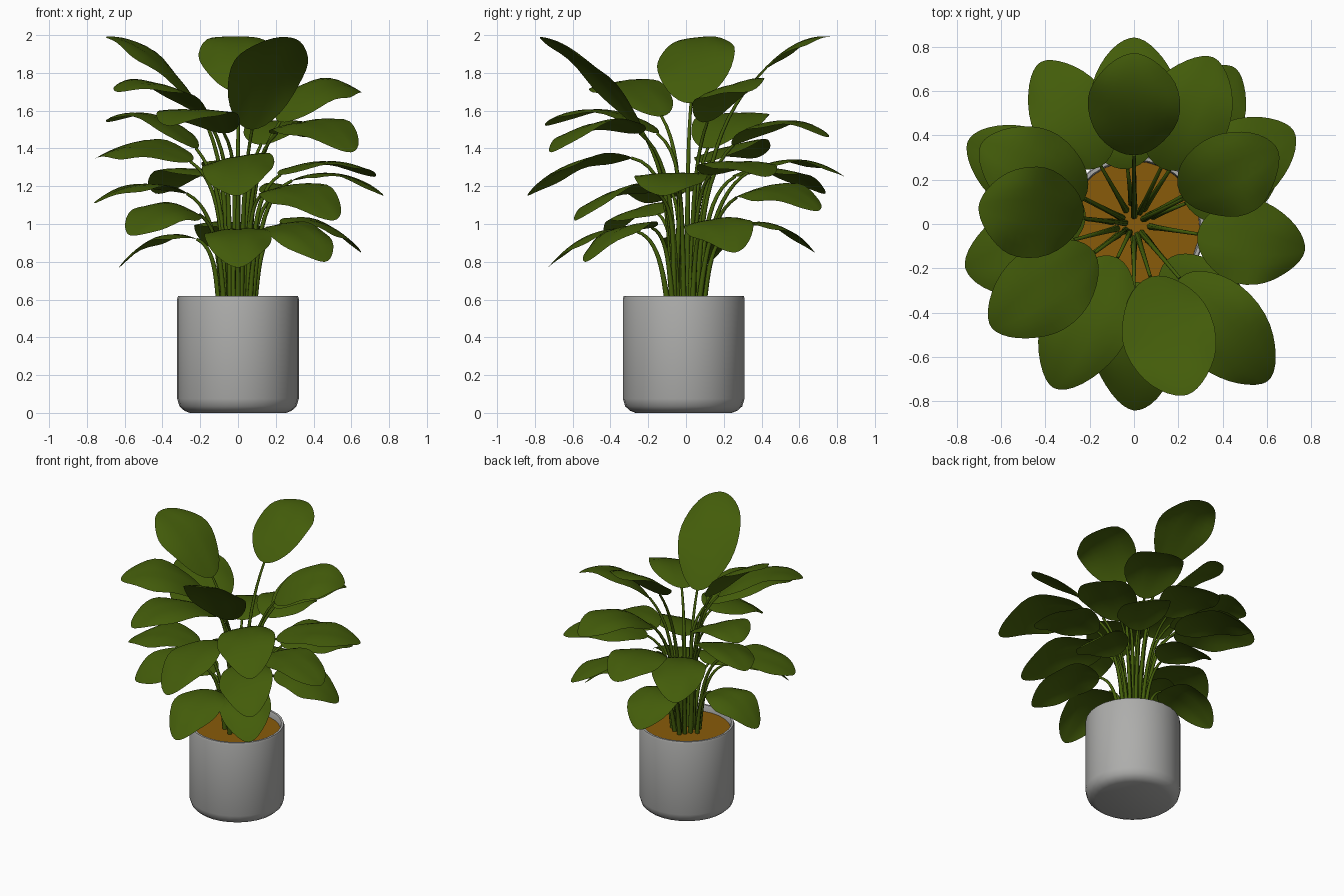
import bpy, bmesh, math, random
from mathutils import Vector

if "Cube" in bpy.data.objects:
    bpy.data.objects.remove(bpy.data.objects["Cube"])

random.seed(4)
UP = Vector((0, 0, 1))


def material(name, rgb):
    m = bpy.data.materials.new(name)
    m.diffuse_color = (*rgb, 1)
    m.use_nodes = True
    m.node_tree.nodes["Principled BSDF"].inputs["Base Color"].default_value = m.diffuse_color
    return m


GREEN = material("leaf green", (0.056, 0.107, 0.003))
STEM = material("stem green", (0.056, 0.11, 0.003))
GREY = material("pot grey", (0.42, 0.42, 0.41))
SOIL = material("soil brown", (0.25, 0.105, 0.003))


def finish(bm, name, mat, angle=50):
    mesh = bpy.data.meshes.new(name)
    bm.to_mesh(mesh)
    bm.free()
    obj = bpy.data.objects.new(name, mesh)
    bpy.context.collection.objects.link(obj)
    mesh.materials.append(mat)
    bpy.ops.object.select_all(action='DESELECT')
    obj.select_set(True)
    bpy.context.view_layer.objects.active = obj
    bpy.ops.object.shade_smooth_by_angle(angle=math.radians(angle))
    return obj


def skin(bm, rows, closed=False):
    """Join successive rows of points with quads."""
    vs = [[bm.verts.new(p) for p in row] for row in rows]
    for a, b in zip(vs, vs[1:]):
        n = len(a)
        for i in range(n if closed else n - 1):
            j = (i + 1) % n
            bm.faces.new((a[i], a[j], b[j], b[i]))
    return vs


def ring(radius, z, n, cy=-0.012):
    return [Vector((radius * math.cos(2 * math.pi * i / n),
                    cy + radius * math.sin(2 * math.pi * i / n), z)) for i in range(n)]


def bezier(p0, p1, p2, p3, t):
    u = 1 - t
    return p0 * u**3 + p1 * (3 * u * u * t) + p2 * (3 * u * t * t) + p3 * t**3


# Pot: lathed profile with a rounded foot, rim and inner wall
profile = [(0.255, 0.0), (0.285, 0.012), (0.31, 0.035), (0.322, 0.075), (0.322, 0.605),
           (0.317, 0.62), (0.302, 0.62), (0.296, 0.605), (0.294, 0.54)]
bm = bmesh.new()
rows = skin(bm, [ring(r, z, 28) for r, z in profile], closed=True)
bm.faces.new(rows[0][::-1])
finish(bm, "pot", GREY, 40)

# Soil disc
bm = bmesh.new()
bm.faces.new([bm.verts.new(p) for p in ring(0.297, 0.575, 28)])
finish(bm, "soil", SOIL)


def make_leaf(index, tip, reach, base_z, half_width, lift, roll):
    flat = Vector((tip.x, tip.y, 0)).normalized()
    side = flat.cross(UP)
    base = flat * reach + UP * base_z
    span = tip - base
    c1 = base + span * 0.33 + UP * lift
    c2 = base + span * 0.7 + UP * lift

    # Blade: oval outline swept along an arching midrib, rolled, folded and ruffled
    phase = random.uniform(0, 6.28)
    n, cols = 18, 8
    rows = []
    for k in range(n + 1):
        t = 0.5 - 0.5 * math.cos(math.pi * k / n)
        p = bezier(base, c1, c2, tip, t)
        q = bezier(base, c1, c2, tip, min(t + 0.01, 1.0)) - bezier(base, c1, c2, tip, t - 0.01)
        normal = side.cross(q.normalized())
        across = side * math.cos(roll) + normal * math.sin(roll)
        width = half_width * max(math.sin(math.pi * t**0.9), 0.0)**0.58 + 0.004
        row = []
        for c in range(cols + 1):
            s = 2 * c / cols - 1
            env = math.sin(math.pi * t)
            bend = env * (0.02 * abs(s) - 0.04 * s * s
                          + 0.014 * s * s * math.sin(9 * t + phase + 2 * s))
            row.append(p + across * (s * width) + normal * bend)
        rows.append(row)
    bm = bmesh.new()
    skin(bm, rows)
    bmesh.ops.recalc_face_normals(bm, faces=bm.faces[:])
    if sum(f.normal.z for f in bm.faces) < 0:
        bmesh.ops.reverse_faces(bm, faces=bm.faces[:])
    finish(bm, f"leaf_{index:02d}", GREEN, 80)

    # Stem: tapered tube rising from the soil and bending out to the blade
    root = flat * max(0.025, 0.10 - 0.08 * (base_z - 0.9)) + UP * 0.56
    out = base - root
    s1 = root + Vector((out.x * 0.15, out.y * 0.15, out.z * 0.45))
    s2 = base - (c1 - base).normalized() * out.length * 0.28
    rows = []
    for k in range(13):
        t = k / 12
        p = bezier(root, s1, s2, base, t)
        d = (bezier(root, s1, s2, base, t + 0.01) - bezier(root, s1, s2, base, t - 0.01)).normalized()
        nrm = side.cross(d)
        r = 0.016 - 0.008 * t
        rows.append([p + (side * math.cos(a) + nrm * math.sin(a)) * r
                     for a in (2 * math.pi * i / 7 for i in range(7))])
    bm = bmesh.new()
    ends = skin(bm, rows, closed=True)
    bm.faces.new(ends[0][::-1])
    bm.faces.new(ends[-1])
    bmesh.ops.recalc_face_normals(bm, faces=bm.faces[:])
    finish(bm, f"stem_{index:02d}", STEM, 60)


# Leaf tiers: (half width, arch), then tip x, y, z, blade base radius, blade base height
tiers = [
    ((0.205, 0.11), [(-0.70, 0.08, 1.99, 0.23, 1.64), (0.24, -0.77, 1.99, 0.25, 1.50),
                     (0.0, 0.77, 1.99, 0.31, 1.70)]),
    ((0.195, 0.14), [(-0.64, -0.47, 1.70, 0.22, 1.57), (-0.36, -0.74, 1.52, 0.17, 1.48),
                     (0.65, 0.33, 1.70, 0.25, 1.54), (-0.69, 0.36, 1.54, 0.25, 1.40),
                     (0.36, 0.75, 1.46, 0.28, 1.42), (0.60, -0.71, 1.38, 0.32, 1.48)]),
    ((0.19, 0.10), [(-0.75, 0.37, 1.35, 0.28, 1.33), (0.72, 0.42, 1.25, 0.26, 1.26),
                    (0.0, -0.84, 1.15, 0.29, 1.35), (0.0, 0.84, 1.25, 0.34, 1.28),
                    (0.77, -0.12, 1.15, 0.29, 1.23), (-0.76, -0.20, 1.11, 0.28, 1.16)]),
    ((0.18, 0.11), [(-0.42, 0.73, 1.16, 0.30, 1.25), (0.46, 0.70, 1.07, 0.32, 1.14),
                    (0.51, -0.58, 1.02, 0.22, 1.17), (-0.57, -0.40, 0.94, 0.25, 1.05)]),
    ((0.175, 0.11), [(0.0, -0.73, 0.77, 0.26, 0.96), (0.46, -0.53, 0.80, 0.24, 0.98),
                     (0.65, 0.26, 0.85, 0.25, 1.0), (-0.63, 0.06, 0.77, 0.22, 0.92),
                     (-0.08, 0.68, 0.85, 0.25, 0.98)]),
]
# Sideways tilt of individual leaves, in radians
rolls = {1: 0.1, 4: 0.12, 6: -0.25, 9: -0.15, 10: 0.22, 12: -0.15, 17: -0.2, 18: -0.22,
         19: 0.28, 21: -0.15, 22: -0.18}
index = 1
for (half_width, lift), leaves in tiers:
    for x, y, z, reach, base_z in leaves:
        make_leaf(index, Vector((x, y, z)), reach, base_z, half_width, lift, rolls.get(index, 0.0))
        index += 1
